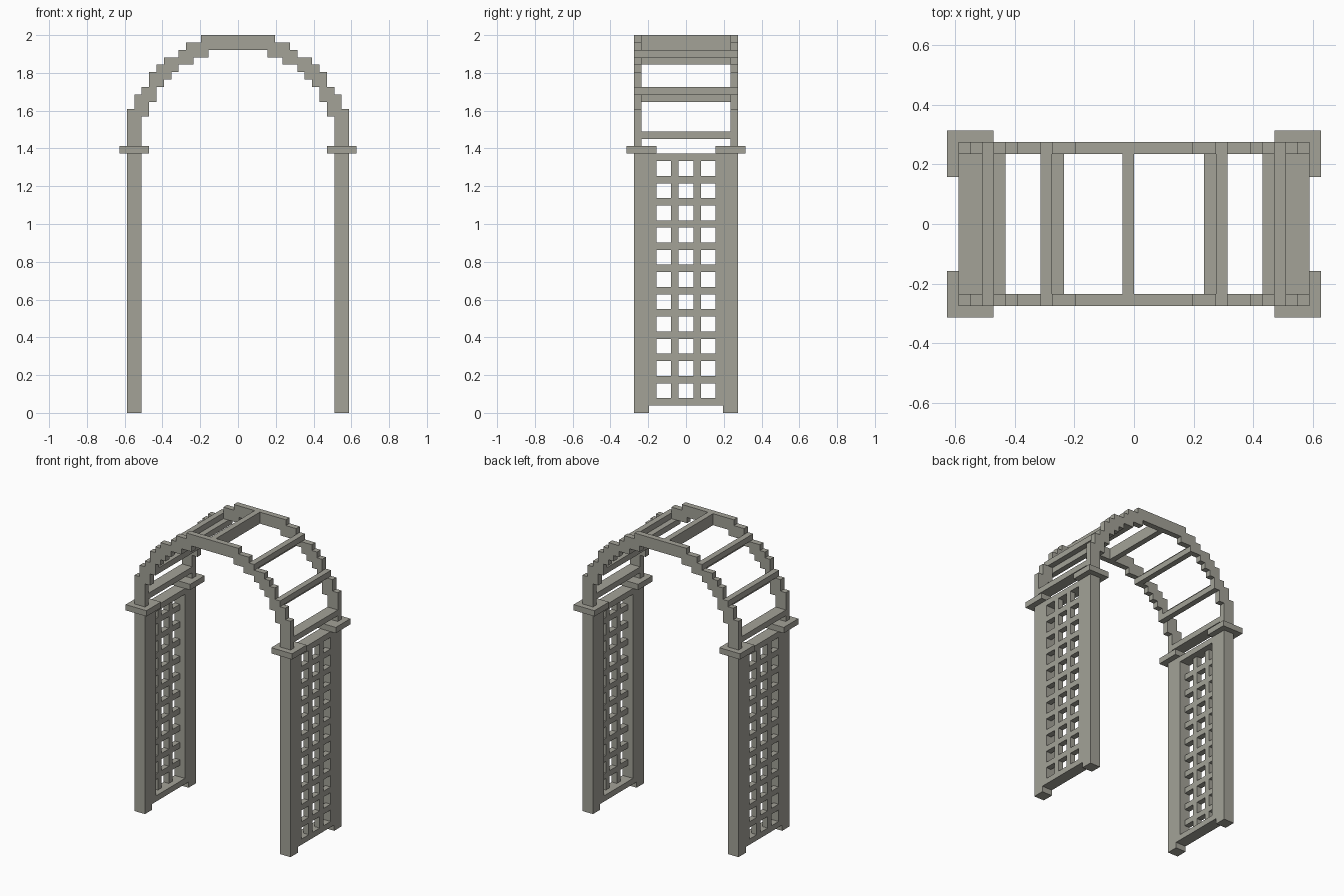
import bpy, bmesh

if "Cube" in bpy.data.objects:
    bpy.data.objects.remove(bpy.data.objects["Cube"])

U = 2 / 51  # one modelling unit: the width of a lattice bar

wood = bpy.data.materials.new("weathered_grey")
wood.diffuse_color = (0.366, 0.361, 0.313, 1)
wood.use_nodes = True
wood.node_tree.nodes["Principled BSDF"].inputs["Base Color"].default_value = wood.diffuse_color


def finish(bm, name):
    bmesh.ops.recalc_face_normals(bm, faces=bm.faces)
    mesh = bpy.data.meshes.new(name)
    bm.to_mesh(mesh)
    bm.free()
    mesh.materials.append(wood)
    obj = bpy.data.objects.new(name, mesh)
    bpy.context.collection.objects.link(obj)
    return obj


def boxes(name, spans):
    """One object from boxes given as (x0, x1, y0, y1, z0, z1) in units."""
    bm = bmesh.new()
    for x0, x1, y0, y1, z0, z1 in spans:
        verts = bmesh.ops.create_cube(bm, size=1)["verts"]
        for v in verts:
            v.co.x = (x0 if v.co.x < 0 else x1) * U
            v.co.y = (y0 if v.co.y < 0 else y1) * U
            v.co.z = (z0 if v.co.z < 0 else z1) * U
    return finish(bm, name)


def mirrored(side, x0, x1):
    return (x0, x1) if side > 0 else (-x1, -x0)


def stairs(steps, end):
    """Stepped line from (x, height) columns, running towards the middle."""
    line = []
    for i, (x, z) in enumerate(steps):
        nxt = steps[i + 1][0] if i + 1 < len(steps) else end
        line += [(x, z), (nxt, z)]
    return line


# Stepped arch ribs, each column given by its outer edge and its height
outer = [(15, 36)] + stairs([(15, 41), (14, 43), (13, 44), (12, 46), (11, 47),
                             (10, 48), (8, 49), (7, 50), (5, 51)], 0)[:-1]
inner = [(13, 36)] + stairs([(13, 40), (12, 42), (11, 44), (10, 45), (9, 46),
                             (8, 47), (6, 48), (4, 49)], 0)[:-1]
flip = lambda pts: [(-x, z) for x, z in pts]
outline = outer + flip(outer)[::-1] + flip(inner) + inner[::-1]

for name, y in (("front_arch", -7), ("back_arch", 6)):
    bm = bmesh.new()
    face = bm.faces.new([bm.verts.new((x * U, y * U, z * U)) for x, z in outline])
    ext = bmesh.ops.extrude_face_region(bm, geom=[face])["geom"]
    bmesh.ops.translate(bm, vec=(0, U, 0),
                        verts=[g for g in ext if isinstance(g, bmesh.types.BMVert)])
    finish(bm, name)

for side, label in ((-1, "left"), (1, "right")):
    thick = mirrored(side, 13, 15)
    thin = mirrored(side, 14, 15)

    # Corner posts and their square caps
    for y0, y1, c0, c1, end in ((-7, -5, -8, -4, "front"), (5, 7, 4, 8, "back")):
        boxes(f"{label}_{end}_post", [(*thick, y0, y1, 0, 35)])
        boxes(f"{label}_{end}_cap", [(*mirrored(side, 12, 16), c0, c1, 35, 36)])

    # Deep frame around the side panel
    boxes(f"{label}_panel_frame", [
        (*thick, -5, 5, 1, 2), (*thick, -5, 5, 34, 35),
        (*thick, -5, -4, 2, 34), (*thick, 4, 5, 2, 34)])

    # Lattice flush with the outside of the frame
    bars = [(*thin, y, y + 1, 2, 34) for y in (-2, 1)]
    for z in range(4, 34, 3):
        bars += [(*thin, y, y + 2, z, z + 1) for y in (-4, -1, 2)]
    boxes(f"{label}_lattice", bars)

    # Cross beams between the ribs, the upper two stepped
    boxes(f"{label}_low_beam", [(*thick, -6, 6, 37, 38)])
    for name, x, z in (("middle", 12, 43), ("upper", 7, 48)):
        boxes(f"{label}_{name}_beam", [
            (*mirrored(side, x, x + 1), -6, 6, z, z + 1),
            (*mirrored(side, x - 1, x), -6, 6, z - 1, z)])

# Ridge beam at the crown
boxes("ridge_beam", [(-1, 0, -6, 6, 49, 51)])
